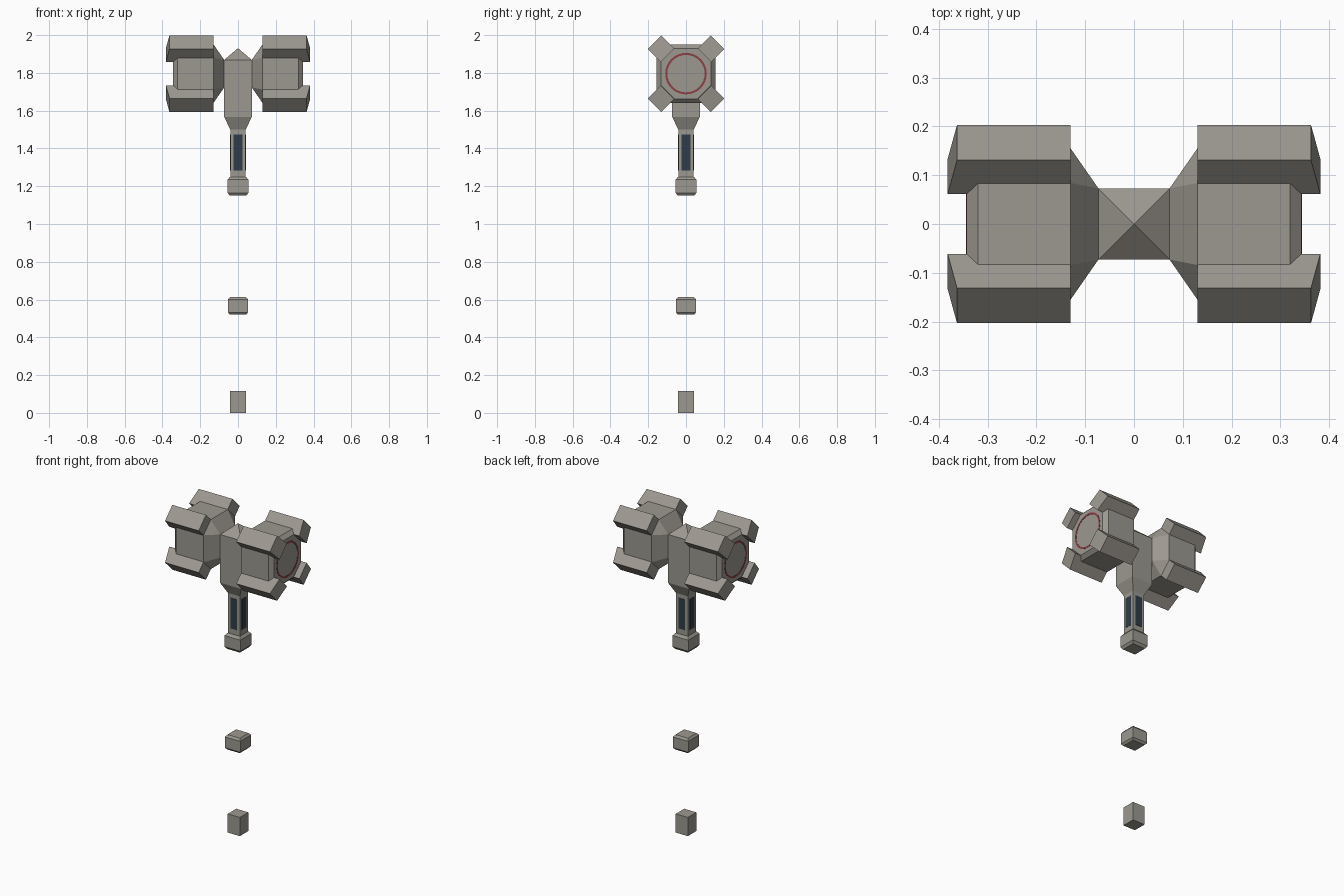
import bpy, bmesh, math
from mathutils import Vector, Matrix

if "Cube" in bpy.data.objects:
    bpy.data.objects.remove(bpy.data.objects["Cube"])


def material(name, rgb):
    m = bpy.data.materials.new(name)
    m.diffuse_color = (*rgb, 1)
    m.use_nodes = True
    m.node_tree.nodes["Principled BSDF"].inputs["Base Color"].default_value = m.diffuse_color
    return m


STONE = material("warm grey metal", (0.335, 0.315, 0.28))
BLUE = material("dark blue grip", (0.028, 0.045, 0.065))
RED = material("dull red", (0.27, 0.05, 0.06))
HEAD_Z = 1.796


def loft(name, rings, mat, cap_start=True, cap_end=True):
    """Skin a list of equal-length point rings into one flat-shaded object."""
    bm = bmesh.new()
    vs = [[bm.verts.new(p) for p in ring] for ring in rings]
    n = len(vs[0])
    for a, b in zip(vs, vs[1:]):
        for i in range(n):
            j = (i + 1) % n
            bm.faces.new((a[i], a[j], b[j], b[i]))
    if cap_start:
        bm.faces.new(vs[0])
    if cap_end:
        bm.faces.new(vs[-1])
    bmesh.ops.remove_doubles(bm, verts=bm.verts, dist=1e-5)
    bmesh.ops.recalc_face_normals(bm, faces=bm.faces)
    me = bpy.data.meshes.new(name)
    bm.to_mesh(me)
    bm.free()
    me.materials.append(mat)
    ob = bpy.data.objects.new(name, me)
    bpy.context.collection.objects.link(ob)
    return ob


def square_column(name, levels, mat=STONE):
    """Square section column from (z, half width) levels."""
    rings = [[(x * h, y * h, z) for x, y in ((1, 1), (-1, 1), (-1, -1), (1, -1))]
             for z, h in levels]
    return loft(name, rings, mat)


def octagon(x, a, b):
    """Octagon in the yz plane; a is the flat distance, b half of the flat's length."""
    pts = ((a, b), (b, a), (-b, a), (-a, b), (-a, -b), (-b, -a), (b, -a), (a, -b))
    return [(x, y, HEAD_Z + z) for y, z in pts]


# Handle pieces, bottom to top
square_column("pommel", [(0, 0.042), (0.117, 0.042)])
square_column("lower_collar", [(0.52, 0.043), (0.532, 0.053), (0.6, 0.053), (0.613, 0.043)])
square_column("upper_collar", [(1.15, 0.044), (1.165, 0.055), (1.235, 0.055), (1.25, 0.042)])
square_column("handle_shaft", [(1.25, 0.041), (1.5, 0.041)])
square_column("head_core", [(1.5, 0.041), (1.567, 0.073), (1.869, 0.073), (1.931, 0.0)])

# Dark grip plates on the four shaft sides
for k in range(4):
    rot = Matrix.Rotation(k * math.pi / 2, 3, 'Z')
    outline = [(-0.023, 1.283), (0.023, 1.283), (0.023, 1.475), (-0.023, 1.475)]
    loft(f"grip_plate_{k + 1}",
         [[rot @ Vector((x, y, z)) for x, z in outline] for y in (-0.04, -0.0425)], BLUE)

for s, side in ((-1, "left"), (1, "right")):
    # Hammer drum, flaring from the square core to an octagon with bevelled rim
    loft(f"{side}_hammer_drum",
         [octagon(s * 0.073, 0.073, 0.073), octagon(s * 0.13, 0.155, 0.084),
          octagon(s * 0.32, 0.155, 0.084), octagon(s * 0.343, 0.133, 0.062)],
         STONE, cap_start=False)

    # Four corner claws standing on the diagonal facets
    profile = [(0.13, 0.168), (0.13, 0.236), (0.363, 0.236),
               (0.382, 0.138), (0.343, 0.138), (0.32, 0.168)]
    for k in range(4):
        rot = Matrix.Rotation(math.radians(45 + 90 * k), 3, 'X')
        rings = [[rot @ Vector((s * x, w, r)) + Vector((0, 0, HEAD_Z)) for x, r in profile]
                 for w in (-0.051, 0.051)]
        loft(f"{side}_claw_{k + 1}", rings, STONE)

    # Thin red ring on the striking face
    def circle(x, r, n=32):
        return [(s * x, r * math.cos(2 * math.pi * i / n),
                 HEAD_Z + r * math.sin(2 * math.pi * i / n)) for i in range(n)]
    loft(f"{side}_face_ring",
         [circle(0.343, 0.110), circle(0.3445, 0.110), circle(0.3445, 0.099), circle(0.343, 0.099)],
         RED, cap_start=False, cap_end=False)
